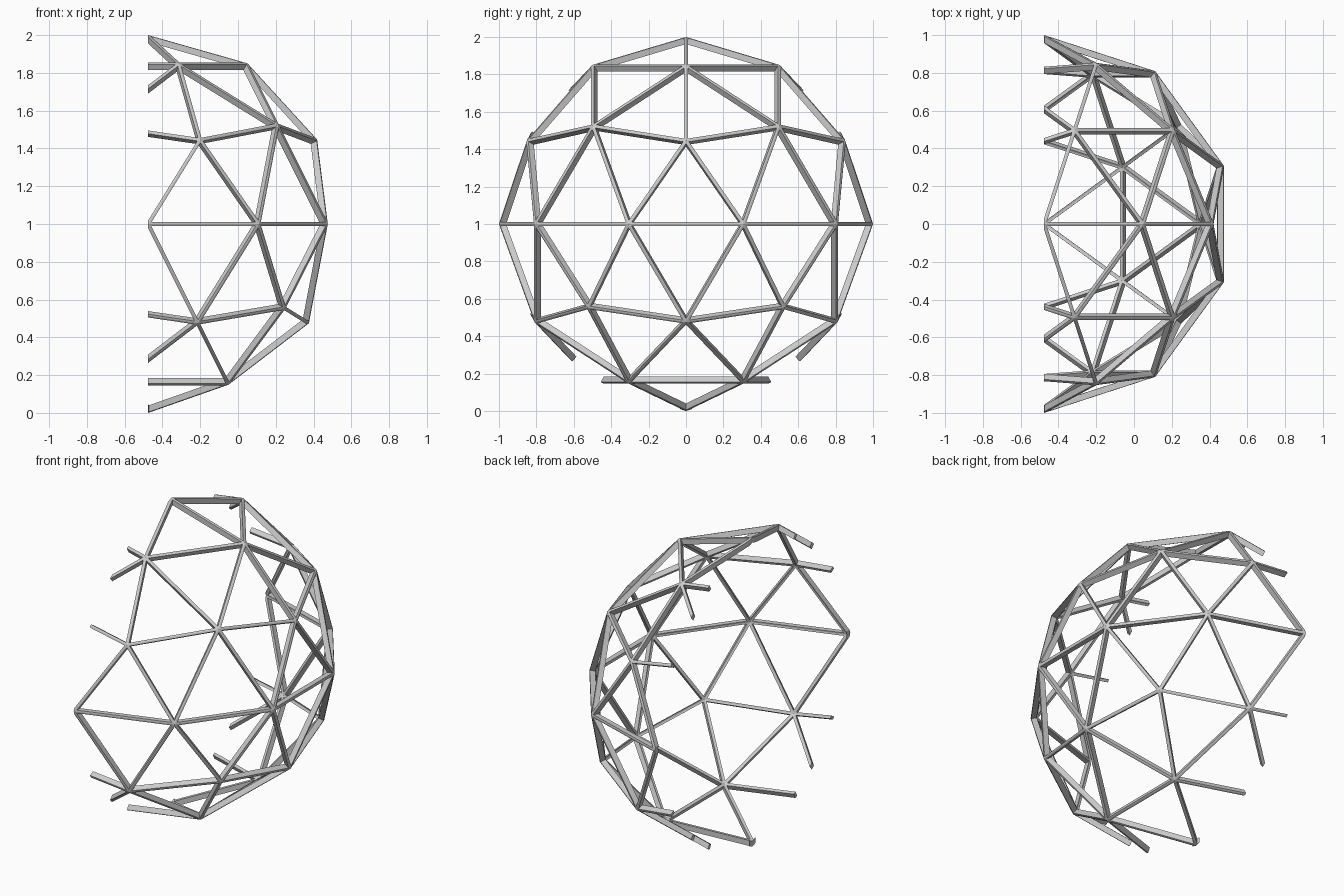
import bpy, bmesh
from mathutils import Vector

if "Cube" in bpy.data.objects:
    bpy.data.objects.remove(bpy.data.objects["Cube"])

STRUT_HALF_WIDTH = 0.010
DEPTH_SCALE = 0.965
CENTRE = Vector((-0.4755, 0, 1))

# geodesic sphere: 80 triangles, pole up
bm = bmesh.new()
bmesh.ops.create_icosphere(bm, subdivisions=2, radius=1.0)

# open every triangle, leaving the struts
panels = list(bm.faces)
bmesh.ops.inset_individual(bm, faces=panels, thickness=STRUT_HALF_WIDTH,
                           use_even_offset=True)
bmesh.ops.delete(bm, geom=panels, context='FACES')

# give the struts radial depth
ret = bmesh.ops.extrude_face_region(bm, geom=bm.faces[:], use_keep_orig=True)
for v in [g for g in ret['geom'] if isinstance(g, bmesh.types.BMVert)]:
    v.co *= DEPTH_SCALE
bmesh.ops.recalc_face_normals(bm, faces=bm.faces[:])

# slice the sphere in half and cap the cut strut ends
cut = bmesh.ops.bisect_plane(bm, geom=bm.verts[:] + bm.edges[:] + bm.faces[:],
                             dist=1e-5, plane_co=(0, 0, 0), plane_no=(1, 0, 0),
                             clear_inner=True)
rim = [g for g in cut['geom_cut'] if isinstance(g, bmesh.types.BMEdge)]
bmesh.ops.holes_fill(bm, edges=rim, sides=0)
bmesh.ops.recalc_face_normals(bm, faces=bm.faces[:])

# stand on the ground
bmesh.ops.translate(bm, verts=bm.verts[:], vec=CENTRE)
mesh = bpy.data.meshes.new("geodesic_half_frame")
bm.to_mesh(mesh)
bm.free()
bpy.context.collection.objects.link(bpy.data.objects.new("geodesic_half_frame", mesh))
